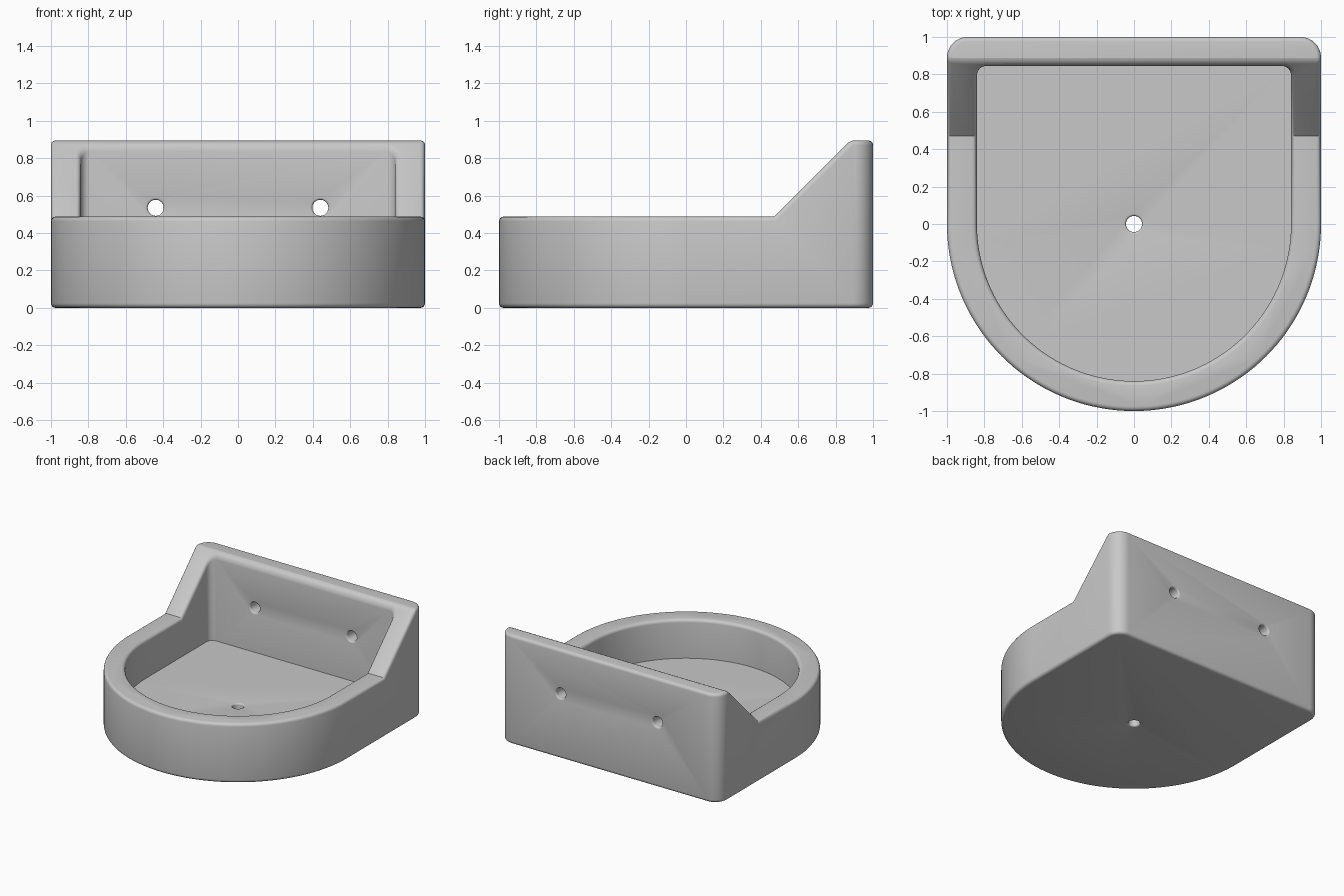
import bpy, bmesh, math
from mathutils import Matrix, Vector

cube = bpy.data.objects.get("Cube")
if cube:
    bpy.data.objects.remove(cube, do_unlink=True)

grey = bpy.data.materials.new("light grey plastic")
grey.use_nodes = True
grey.diffuse_color = (0.58, 0.58, 0.58, 1)
grey.node_tree.nodes["Principled BSDF"].inputs["Base Color"].default_value = (0.58, 0.58, 0.58, 1)


def arc(cx, cy, r, start, end, steps):
    angles = [math.radians(start + (end - start) * i / steps) for i in range(steps + 1)]
    return [(cx + r * math.cos(a), cy + r * math.sin(a)) for a in angles]


def d_outline(r, back, corner):
    """Half-round front with a straight back and rounded back corners."""
    return (arc(0, 0, r, 180, 360, 72)
            + arc(r - corner, back - corner, corner, 0, 90, 8)
            + arc(corner - r, back - corner, corner, 90, 180, 8))


def prism(name, points, offset):
    """Extrude a closed loop of 3D points along an offset."""
    bm = bmesh.new()
    face = bm.faces.new([bm.verts.new(p) for p in points])
    moved = bmesh.ops.extrude_face_region(bm, geom=[face])["geom"]
    bmesh.ops.translate(bm, vec=Vector(offset),
                        verts=[v for v in moved if isinstance(v, bmesh.types.BMVert)])
    bmesh.ops.recalc_face_normals(bm, faces=bm.faces)
    return make_object(name, bm)


def make_object(name, bm):
    mesh = bpy.data.meshes.new(name)
    bm.to_mesh(mesh)
    bm.free()
    obj = bpy.data.objects.new(name, mesh)
    bpy.context.collection.objects.link(obj)
    return obj


def drill(name, location, axis):
    bm = bmesh.new()
    turn = Matrix.Rotation(math.pi / 2, 4, "X") if axis == "Y" else Matrix()
    bmesh.ops.create_cone(bm, cap_ends=True, segments=24, radius1=0.043, radius2=0.043,
                          depth=0.6, matrix=Matrix.Translation(location) @ turn)
    return make_object(name, bm)


def cut(obj, cutter):
    cutter.hide_render = True
    mod = obj.modifiers.new("cut", "BOOLEAN")
    mod.operation, mod.solver, mod.object = "DIFFERENCE", "EXACT", cutter
    bpy.context.view_layer.objects.active = obj
    bpy.ops.object.modifier_apply(modifier=mod.name)
    bpy.data.objects.remove(cutter, do_unlink=True)


def round_edges(obj, width, min_angle):
    """Round only the outward edges sharper than min_angle."""
    bm = bmesh.new()
    bm.from_mesh(obj.data)
    bmesh.ops.remove_doubles(bm, verts=bm.verts, dist=0.0001)
    edges = [e for e in bm.edges if len(e.link_faces) == 2
             and e.calc_face_angle_signed() > math.radians(min_angle)]
    bmesh.ops.bevel(bm, geom=edges, offset=width, offset_type="OFFSET", segments=4,
                    profile=0.5, affect="EDGES", clamp_overlap=False)
    bm.to_mesh(obj.data)
    bm.free()


# Solid body
holder = prism("wall_holder", [(x, y, 0) for x, y in d_outline(1, 1, 0.11)], (0, 0, 0.895))

# Hollow and sloped side walls
cut(holder, prism("hollow_cutter", [(x, y, 0.17) for x, y in d_outline(0.84, 0.845, 0.05)], (0, 0, 1)))
slope = [(-1.2, 0.488), (0.47, 0.488), (1.082, 1.1), (-1.2, 1.1)]
cut(holder, prism("slope_cutter", [(-1.2, y, z) for y, z in slope], (2.4, 0, 0)))
round_edges(holder, 0.025, 35)

# Drain hole and two screw holes
cut(holder, drill("drain_cutter", (0, 0, 0.1), "Z"))
for x in (-0.44, 0.44):
    cut(holder, drill("screw_cutter", (x, 0.92, 0.535), "Y"))
round_edges(holder, 0.012, 60)

holder.data.materials.clear()
holder.data.materials.append(grey)
for face in holder.data.polygons:
    face.material_index = 0
bpy.ops.object.select_all(action="DESELECT")
holder.select_set(True)
bpy.context.view_layer.objects.active = holder
bpy.ops.object.shade_smooth_by_angle(angle=math.radians(30))
